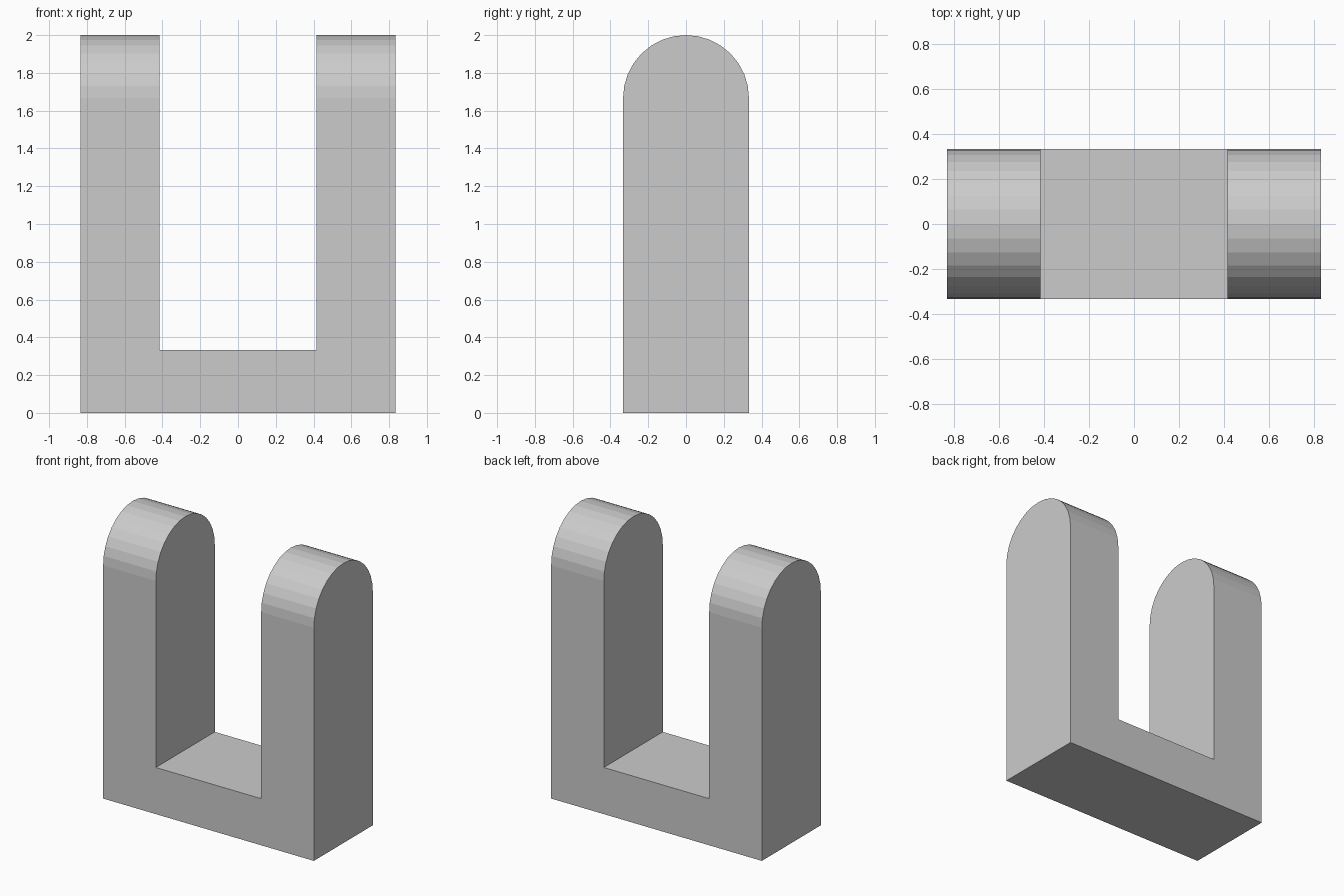
import bpy, bmesh, math

if "Cube" in bpy.data.objects:
    bpy.data.objects.remove(bpy.data.objects["Cube"])

WIDTH, R, HEIGHT = 5 / 3, 1 / 3, 2.0      # overall width, half depth, height
GAP, BASE = 5 / 6, 1 / 3                  # slot width, base thickness
SEGMENTS = 16                             # facets over each rounded top

grey = bpy.data.materials.new("light grey")
grey.diffuse_color = (0.6, 0.6, 0.6, 1)
grey.use_nodes = True
grey.node_tree.nodes["Principled BSDF"].inputs["Base Color"].default_value = grey.diffuse_color


def extrude_x(name, profile, width):
    """Solid from a (y, z) profile, centred on x = 0."""
    bm = bmesh.new()
    face = bm.faces.new([bm.verts.new((-width / 2, y, z)) for y, z in profile])
    new = bmesh.ops.extrude_face_region(bm, geom=[face])["geom"]
    verts = [g for g in new if isinstance(g, bmesh.types.BMVert)]
    bmesh.ops.translate(bm, verts=verts, vec=(width, 0, 0))
    bmesh.ops.recalc_face_normals(bm, faces=bm.faces[:])
    mesh = bpy.data.meshes.new(name)
    bm.to_mesh(mesh)
    bm.free()
    mesh.materials.append(grey)
    obj = bpy.data.objects.new(name, mesh)
    bpy.context.collection.objects.link(obj)
    return obj


# Round-topped block, full width
arc = [(R * math.cos(math.pi * i / SEGMENTS),
        HEIGHT - R + R * math.sin(math.pi * i / SEGMENTS))
       for i in range(SEGMENTS + 1)]
bracket = extrude_x("u_bracket", [(-R, 0), (R, 0)] + arc, WIDTH)

# Slot between the two arms
slot = extrude_x("slot_cutter", [(-1, BASE), (1, BASE), (1, 3), (-1, 3)], GAP)
slot.hide_render = True

cut = bracket.modifiers.new("slot", 'BOOLEAN')
cut.operation = 'DIFFERENCE'
cut.solver = 'EXACT'
cut.object = slot
bpy.context.view_layer.objects.active = bracket
bpy.ops.object.modifier_apply(modifier=cut.name)
bpy.data.objects.remove(slot)
